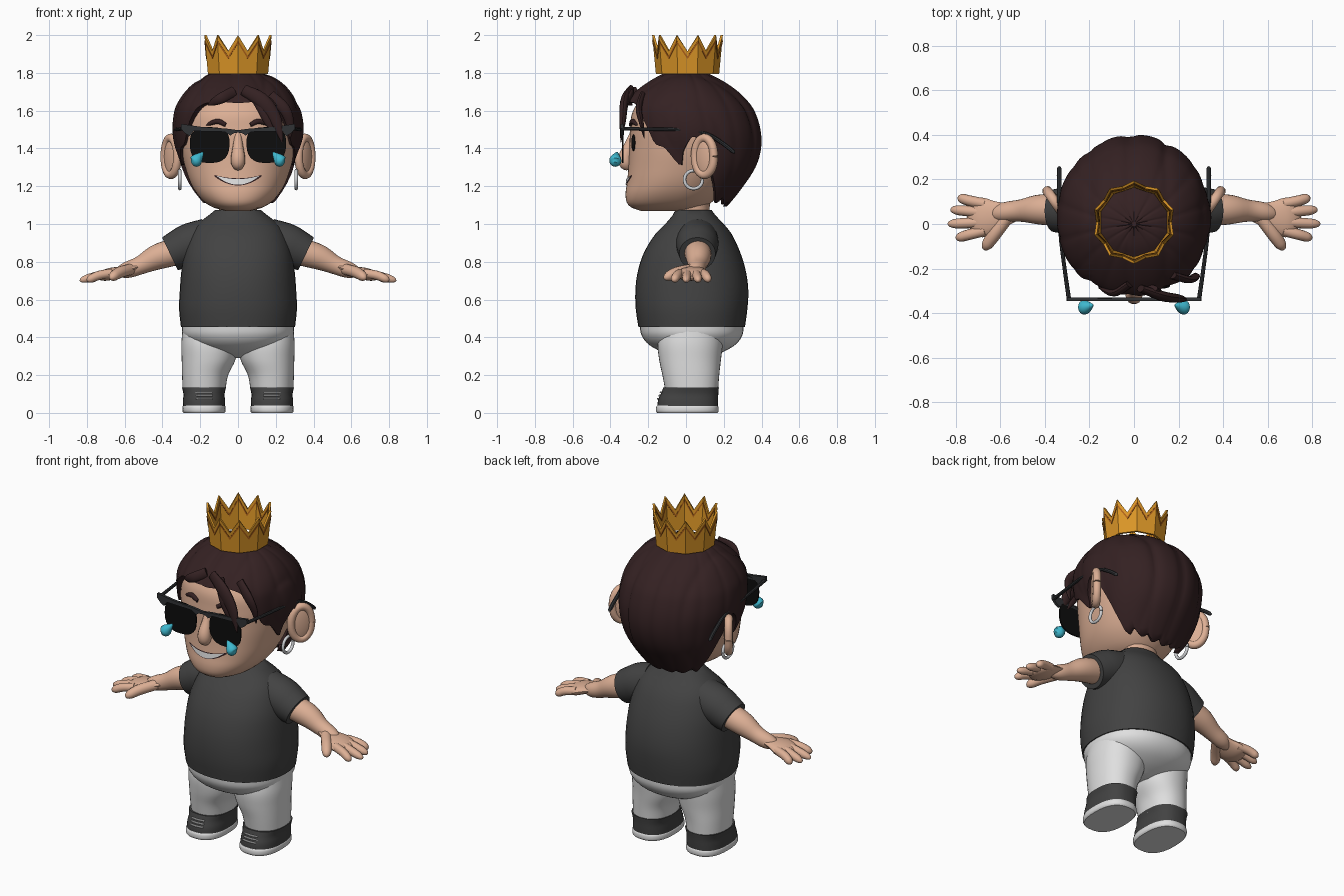
import bpy, bmesh, math
from mathutils import Vector, Matrix

if "Cube" in bpy.data.objects:
    bpy.data.objects.remove(bpy.data.objects["Cube"])


def material(name, r, g, b, rough=0.6):
    m = bpy.data.materials.new(name)
    m.use_nodes = True
    m.diffuse_color = (r, g, b, 1)
    node = m.node_tree.nodes["Principled BSDF"]
    node.inputs["Base Color"].default_value = (r, g, b, 1)
    node.inputs["Roughness"].default_value = rough
    return m


skin = material("skin", .72, .43, .30)
hair = material("dark brown hair", .034, .015, .016)
cloth = material("charcoal cloth", .055, .055, .055)
white = material("white cloth", .74, .74, .74)
gold = material("gold", .70, .30, .02)
trim = material("dark gold trim", .42, .12, .01)
cyan = material("tear blue", .05, .48, .62)
black = material("black lens", .004, .004, .004)
frame = material("frame grey", .03, .032, .035)
silver = material("silver", .62, .63, .65)

X, Y, Z = Vector((1, 0, 0)), Vector((0, 1, 0)), Vector((0, 0, 1))


def sample(table, t):
    """Smooth interpolation of the rows of a table by their first column."""
    t = min(max(t, table[0][0]), table[-1][0])
    i = max(k for k in range(len(table) - 1) if table[k][0] <= t)
    a, b = table[i], table[i + 1]
    before, after = table[max(i - 1, 0)], table[min(i + 2, len(table) - 1)]
    h = b[0] - a[0]
    s = (t - a[0]) / h
    out = []
    for c in range(1, len(a)):
        m0 = (b[c] - before[c]) / (b[0] - before[0]) * h
        m1 = (after[c] - a[c]) / (after[0] - a[0]) * h
        out.append((2*s**3 - 3*s*s + 1) * a[c] + (s**3 - 2*s*s + s) * m0
                   + (3*s*s - 2*s**3) * b[c] + (s**3 - s*s) * m1)
    return out


def finish(name, bm, mat, mirror=False, angle=40):
    bmesh.ops.recalc_face_normals(bm, faces=bm.faces)
    mesh = bpy.data.meshes.new(name)
    bm.to_mesh(mesh)
    bm.free()
    mesh.materials.append(mat)
    if angle:
        mesh.shade_smooth()
        mesh.set_sharp_from_angle(angle=math.radians(angle))
    ob = bpy.data.objects.new(name, mesh)
    bpy.context.collection.objects.link(ob)
    if mirror:
        ob.modifiers.new("Mirror", 'MIRROR').use_axis = (True, False, False)
    return ob


def skin_rings(name, rings, mat, mirror=False, caps=(True, True), closed=True, angle=40):
    bm = bmesh.new()
    vs = [[bm.verts.new(p) for p in ring] for ring in rings]
    n = len(vs[0])
    for lo, hi in zip(vs, vs[1:]):
        for i in range(n if closed else n - 1):
            j = (i + 1) % n
            bm.faces.new((lo[i], lo[j], hi[j], hi[i]))
    for ring, cap in ((vs[0], caps[0]), (vs[-1], caps[1])):
        if cap:
            bm.faces.new(ring)
    return finish(name, bm, mat, mirror, angle)


def section(row, z, a, power=2.0):
    """Point of a rounded cross-section; row = centre x, half width, front y, back y."""
    cx, rx, yf, yb = row
    s, c = math.sin(a), math.cos(a)
    e = 2 / power
    return Vector((cx + rx * math.copysign(abs(s)**e, s),
                   (yf + yb) / 2 - (yb - yf) / 2 * math.copysign(abs(c)**e, c), z))


def loft(name, table, mat, mirror=False, steps=20, n=40, power=2.2):
    z0, z1 = table[0][0], table[-1][0]
    rings = []
    for k in range(steps + 1):
        z = z0 + (z1 - z0) * k / steps
        row = sample(table, z)
        rings.append([section(row, z, math.tau * i / n, power) for i in range(n)])
    return skin_rings(name, rings, mat, mirror)


def tube(name, pts, mat, mirror=True, ref=Z, flat=1, cap=.25, steps=18, n=14):
    """Round tube through (x, y, z, radius) points with rounded tip."""
    table = [(i, *p) for i, p in enumerate(pts)]
    last = len(pts) - 1
    rings = []
    for k in range(steps + 1):
        t = last * (1 - (1 - k / steps)**1.4)
        p, q, r = sample(table, t), sample(table, min(t + .02, last)), sample(table, max(t - .02, 0))
        tan = (Vector(q[:3]) - Vector(r[:3])).normalized()
        side = tan.cross(ref).normalized()
        up = side.cross(tan)
        w = min(1, (1 - t / last) / cap) if cap else 1
        rad = p[3] * (math.sqrt(1 - (1 - w)**2) + .03 * (1 - w))
        rings.append([Vector(p[:3]) + side * rad * math.cos(math.tau * i / n)
                      + up * rad * flat * math.sin(math.tau * i / n) for i in range(n)])
    return skin_rings(name, rings, mat, mirror)


def hoop(name, centre, u, v, r, mat):
    c = Vector(centre)
    pts = [(*(c + u * math.cos(a) + v * math.sin(a)), r)
           for a in (math.tau * i / 12 for i in range(13))]
    tube(name, pts, mat, ref=u.cross(v).normalized(), cap=0, steps=36, n=10)


def ellipsoid(name, centre, radii, mat, turn=0, mirror=True):
    bm = bmesh.new()
    m = Matrix.Translation(centre) @ Matrix.Rotation(turn, 4, 'Z') @ Matrix.Diagonal((*radii, 1))
    bmesh.ops.create_uvsphere(bm, u_segments=24, v_segments=16, radius=1, matrix=m)
    finish(name, bm, mat, mirror)


def plate(name, outline, y, thick, mat):
    rings = [[(x, y + d, z) for x, z in outline] for d in (0, thick)]
    skin_rings(name, rings, mat, True, angle=30)


# Torso, hips and legs
loft("shirt", [(.455, 0, .302, -.252, .312), (.55, 0, .312, -.266, .325), (.65, 0, .308, -.268, .33),
               (.75, 0, .30, -.255, .317), (.85, 0, .285, -.222, .287), (.95, 0, .25, -.16, .24),
               (1.0, 0, .215, -.11, .20), (1.05, 0, .15, -.068, .152), (1.075, 0, .12, -.055, .135)], cloth)
loft("hips", [(.29, 0, .05, -.02, .10), (.32, 0, .16, -.12, .19), (.36, 0, .245, -.195, .26),
              (.41, 0, .29, -.235, .298), (.47, 0, .297, -.246, .306)], white)
loft("leg", [(.12, .18, .113, -.11, .17), (.2, .174, .122, -.125, .176), (.28, .156, .142, -.142, .185),
             (.36, .15, .15, -.15, .195), (.43, .15, .145, -.14, .20)], white, True)

# Shoes with soles and laces
loft("shoe", [(.03, .18, .112, -.152, .168), (.07, .18, .111, -.147, .17), (.1, .18, .109, -.133, .171),
              (.135, .18, .117, -.12, .174)], cloth, True, steps=8, power=2.5)
loft("sole", [(0, .18, .108, -.152, .166), (.008, .18, .114, -.158, .172), (.032, .18, .114, -.158, .172),
              (.04, .18, .109, -.153, .167)], white, True, steps=8, power=2.5)
for i in range(3):
    z, y = .075 + .017 * i, -.149 + .007 * i
    tube("lace", [(.135, y + .006, z, .005), (.18, y, z, .005), (.225, y + .006, z, .005)], white, n=8, steps=6)

# Sleeves, arms and hands
tube("sleeve", [(.16, .06, .92, .11), (.25, .06, .893, .112), (.31, .06, .866, .105), (.36, .06, .842, .096)],
     cloth, cap=0, n=28)
tube("arm", [(.30, .06, .86, .072), (.42, .065, .828, .068), (.51, .06, .785, .05),
             (.57, .055, .762, .045), (.65, .04, .74, .04)], skin, n=24)
tube("palm", [(.53, .055, .775, .04), (.60, .04, .756, .06), (.67, .03, .737, .088), (.75, .028, .718, .085)],
     skin, flat=.36, cap=.3, n=20)
for base, tip, end in ((.09, .12, .79), (.05, .065, .825), (.01, 0, .838), (-.03, -.065, .80)):
    tube("finger", [(.67, base, .74, .024), (.74, (base + tip) / 2, .727, .024), (end, tip, .70, .021)], skin)
tube("thumb", [(.57, .03, .76, .03), (.63, -.05, .742, .03), (.675, -.115, .712, .024)], skin)

# Head and neck
head = [(1.07, 0, .07, -.24, .05), (1.085, 0, .125, -.285, .09), (1.11, 0, .17, -.312, .13),
        (1.16, 0, .218, -.32, .18), (1.22, 0, .252, -.312, .22), (1.3, 0, .28, -.305, .27),
        (1.4, 0, .305, -.30, .31), (1.5, 0, .315, -.296, .32), (1.6, 0, .30, -.28, .31),
        (1.7, 0, .22, -.20, .22), (1.74, 0, .12, -.10, .12)]
loft("head", head, skin, steps=44, n=56)
loft("neck", [(1.02, 0, .10, -.045, .13), (1.08, 0, .10, -.045, .125), (1.14, 0, .11, -.05, .13)], skin, steps=4)


def face_y(x, z):
    cx, rx, yf, yb = sample(head, z)
    return (yf + yb) / 2 - (yb - yf) / 2 * (1 - abs(x / rx)**2.2)**(1 / 2.2)


# Ears and hoop earrings
ear_u = Vector((.034, .050, 0))
ellipsoid("ear", (.352, .10, 1.355), (.066, .024, .11), skin, math.atan2(ear_u.y, ear_u.x))
hoop("ear_rim", (.355, .098, 1.358), ear_u, Z * .098, .023, skin)
hoop("earring", (.308, .04, 1.235), Y * .048, Z * .048, .009, silver)

# Nose, brows, eyes and smile
tube("nose", [(0, -.28, 1.48, .018), (0, -.30, 1.42, .026), (0, -.322, 1.345, .038), (0, -.305, 1.285, .032)],
     skin, False, ref=Y)
tube("eyebrow", [(x, face_y(x, z) - .002, z, r) for x, z, r in
                 ((.065, 1.525, .011), (.11, 1.543, .014), (.17, 1.523, .008))], hair)
ellipsoid("eye", (.13, face_y(.13, 1.43), 1.43), (.032, .012, .045), black)


def smile(name, mat, half, grow, lift):
    rows = [[], []]
    for i in range(17):
        u = i / 8 - 1
        for row, z in zip(rows, (1.238 + .018*u*u + grow, 1.208 + .048*u*u - grow)):
            row.append((half * u, face_y(half * u, z) - lift, z))
    skin_rings(name, rows, mat, caps=(False, False), closed=False)


smile("lips", hair, .125, .004, .003)
smile("teeth", white, .115, 0, .006)

# Swept hair shell: columns run from the top down to a shaped hairline
bulk = [(1.08, 0, .18, -.01, .20), (1.1, 0, .20, -.02, .225), (1.2, 0, .265, -.14, .305), (1.3, 0, .31, -.25, .37),
        (1.4, 0, .336, -.32, .40), (1.5, 0, .35, -.338, .397), (1.6, 0, .338, -.342, .365), (1.65, 0, .315, -.32, .33),
        (1.7, 0, .28, -.272, .28), (1.75, 0, .23, -.205, .21), (1.79, 0, .165, -.135, .135), (1.81, 0, .11, -.085, .09),
        (1.825, 0, .01, -.01, .01)]
hairline = [(0, 1.64), (22, 1.645), (40, 1.62), (48, 1.54), (56, 1.43), (65, 1.40), (74, 1.31), (81, 1.39),
            (93, 1.46), (103, 1.30), (112, 1.15), (130, 1.14), (150, 1.12), (180, 1.11)]
cols, rows = 144, 36
rings = []
for k in range(rows + 2):
    ring = []
    for i in range(cols):
        a = math.tau * i / cols
        deg = min(math.degrees(a), 360 - math.degrees(a))
        edge = sample(hairline, deg)[0] - (.022 * abs(math.sin(a * 7)) if deg > 110 else 0)
        z = 1.825 - (1.825 - edge) * min(1, k / rows)**1.5
        row = sample(bulk, z)
        p = section(row, z, a)
        groove = (1 - abs(math.sin(p.x * 18 + .5)))**2 + .5 * (1 - abs(math.sin(a * 7)))**2
        mid = Vector((0, (row[2] + row[3]) / 2, z))
        scale = .84 if k > rows else 1 - .03 * groove * min(1, k / 12)
        p = mid + (p - mid) * scale
        p.z -= .008 * groove * (1 - k / rows)
        ring.append(p)
    rings.append(ring)
skin_rings("hair", rings, hair, caps=(True, False), angle=60)

# Loose fringe locks
for lock in (((.03, -.29, 1.71, .03), (.13, -.325, 1.65, .04), (.20, -.335, 1.55, .032), (.235, -.345, 1.43, .012)),
             ((.08, -.29, 1.70, .03), (.125, -.325, 1.62, .03), (.16, -.335, 1.54, .022), (.20, -.33, 1.47, .008)),
             ((.17, -.23, 1.68, .03), (.245, -.25, 1.61, .03), (.275, -.235, 1.53, .022), (.275, -.22, 1.45, .01)),
             ((-.02, -.27, 1.70, .03), (-.09, -.31, 1.665, .028), (-.16, -.285, 1.63, .014))):
    tube("fringe_lock", lock, hair, False, ref=Y, flat=.55, cap=.4)

# Sunglasses
lens = []
for i in range(28):
    s, c = math.sin(math.tau * i / 28), math.cos(math.tau * i / 28)
    lens.append((.15 + .105 * math.copysign(abs(c)**.75, c) * (1 + .06 * s),
                 1.418 + .095 * math.copysign(abs(s)**.75, s)))
plate("lens", lens, -.338, .008, black)
plate("brow_bar", [(0, 1.497), (.06, 1.505), (.20, 1.515), (.30, 1.53), (.303, 1.505), (.28, 1.48), (.255, 1.465),
                   (.235, 1.492), (.07, 1.488), (.04, 1.468), (.025, 1.48), (0, 1.484)], -.346, .016, frame)
tube("temple_arm", [(.292, -.34, 1.505, .01), (.312, -.2, 1.502, .009), (.33, -.05, 1.5, .009), (.336, .1, 1.48, .009),
                    (.336, .19, 1.43, .011), (.336, .26, 1.375, .011)], frame, cap=.05, n=8)

# Teardrops
tube("teardrop", [(.243, -.375, 1.318, .012), (.23, -.375, 1.327, .03), (.217, -.373, 1.343, .031),
                  (.197, -.368, 1.365, .016), (.183, -.364, 1.382, .003)], cyan, ref=Y, cap=.1)

# Crown: ten points, with a zigzag trim band


def crown_ring(grow, z_of):
    ring = []
    for i in range(20):
        a, peak = math.tau * i / 20, i % 2 == 0
        z = z_of(peak)
        r = (.168 + (z - 1.8) * .095 + grow) * (1 if peak else math.cos(math.pi / 10))
        ring.append((r * math.sin(a), .008 - r * math.cos(a), z))
    return ring


def crown_band(name, low, high, outer, inner, mat):
    rings = [crown_ring(g, f) for g, f in ((outer, low), (outer, high), (inner, high), (inner, low), (outer, low))]
    skin_rings(name, rings, mat, caps=(False, False), angle=0)


def rim(drop):
    return lambda peak: (2.0 if peak else 1.915) - drop


crown_band("crown", lambda peak: 1.795, rim(0), 0, -.012, gold)
crown_band("crown_trim", rim(.042), rim(.028), .003, -.015, trim)
